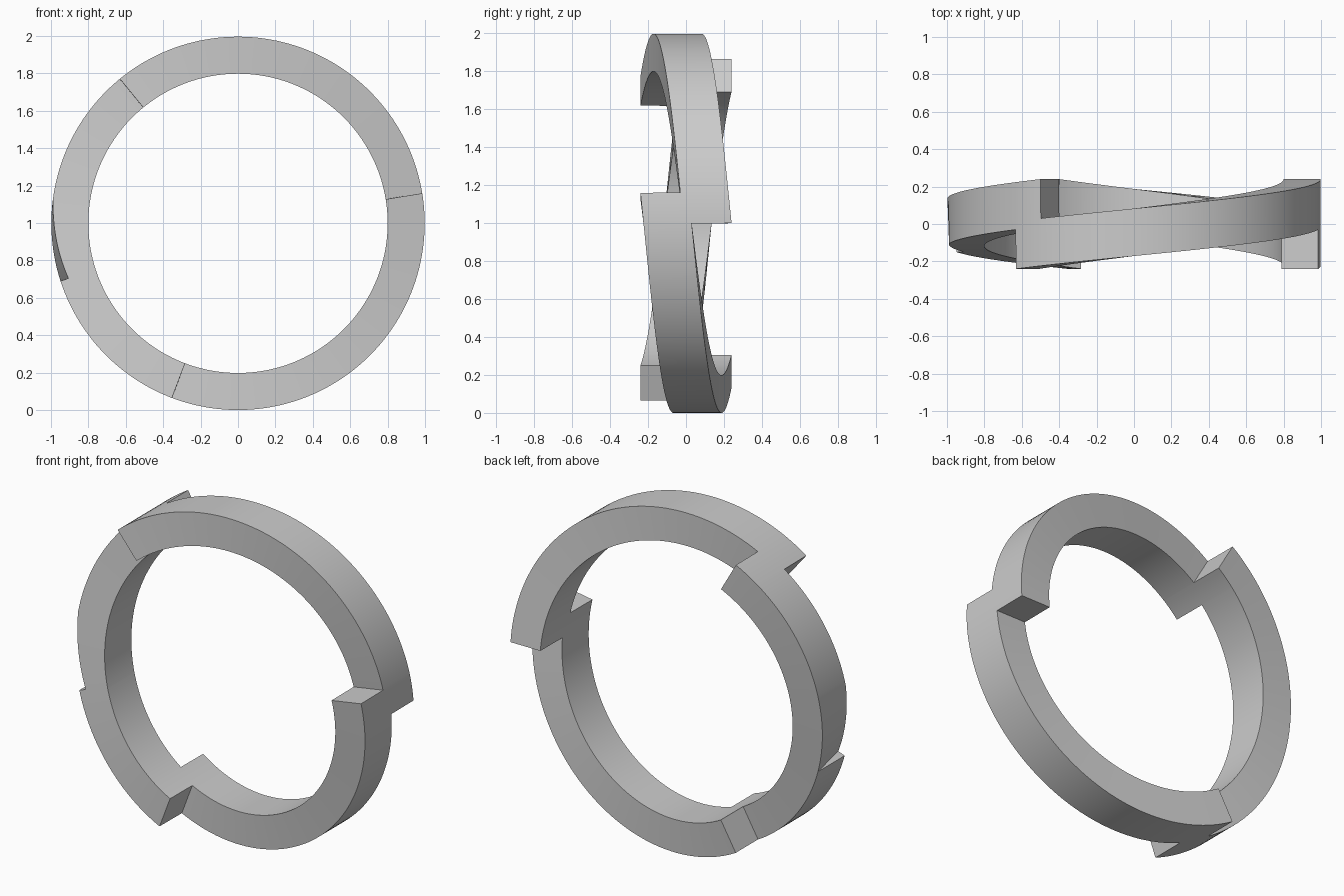
import bpy, bmesh
from math import radians, cos, sin

if "Cube" in bpy.data.objects:
    bpy.data.objects.remove(bpy.data.objects["Cube"])

R_OUT, R_IN, HALF = 0.998, 0.80, 0.24   # ring radii and half depth
LOW = 0.03                              # face offset at the low side of each tooth
FRONT_STEP = 9.3                        # angle of the front steps (back steps at 0)
EPS = 0.04                              # tiny angular width of each step wall


def ramp(angle, start):
    """0..1 progress along one 120 degree ramp that begins at start."""
    return ((angle - start) % 120) / 120


def front_y(a):
    return -LOW - (HALF - LOW) * ramp(a, FRONT_STEP)


def back_y(a):
    return HALF - (HALF - LOW) * ramp(a, 0)


def front_outer_radius(a):
    """Small chip worn into the outer front edge on the left side."""
    if 172 < a < 198:
        return R_OUT - 0.045 * (a - 172) / 26
    return R_OUT


# Stations around the ring, doubled at every step
stations = [i * 2.0 for i in range(180) if (i * 2.0) % 120 != 0 and i * 2.0 != 198]
for k in range(3):
    for s in (0, FRONT_STEP):
        stations += [(120 * k + s - EPS) % 360, 120 * k + s + EPS]
stations += [198 - EPS, 198 + EPS]
stations.sort()

# Sweep a rectangular section through all stations
bm = bmesh.new()
rings = []
for a in stations:
    c, s = cos(radians(a)), sin(radians(a))
    section = [(R_IN, front_y(a)), (front_outer_radius(a), front_y(a)),
               (R_OUT, back_y(a)), (R_IN, back_y(a))]
    rings.append([bm.verts.new((r * c, y, 1 + r * s - 0.002)) for r, y in section])
for i, ring in enumerate(rings):
    nxt = rings[(i + 1) % len(rings)]
    for j in range(4):
        k = (j + 1) % 4
        bm.faces.new((ring[j], ring[k], nxt[k], nxt[j]))
bmesh.ops.recalc_face_normals(bm, faces=bm.faces)

mesh = bpy.data.meshes.new("stepped_ring")
bm.to_mesh(mesh)
bm.free()
ring_obj = bpy.data.objects.new("stepped_ring", mesh)
bpy.context.collection.objects.link(ring_obj)
bpy.context.view_layer.objects.active = ring_obj
ring_obj.select_set(True)
bpy.ops.object.shade_smooth_by_angle(angle=radians(30))
